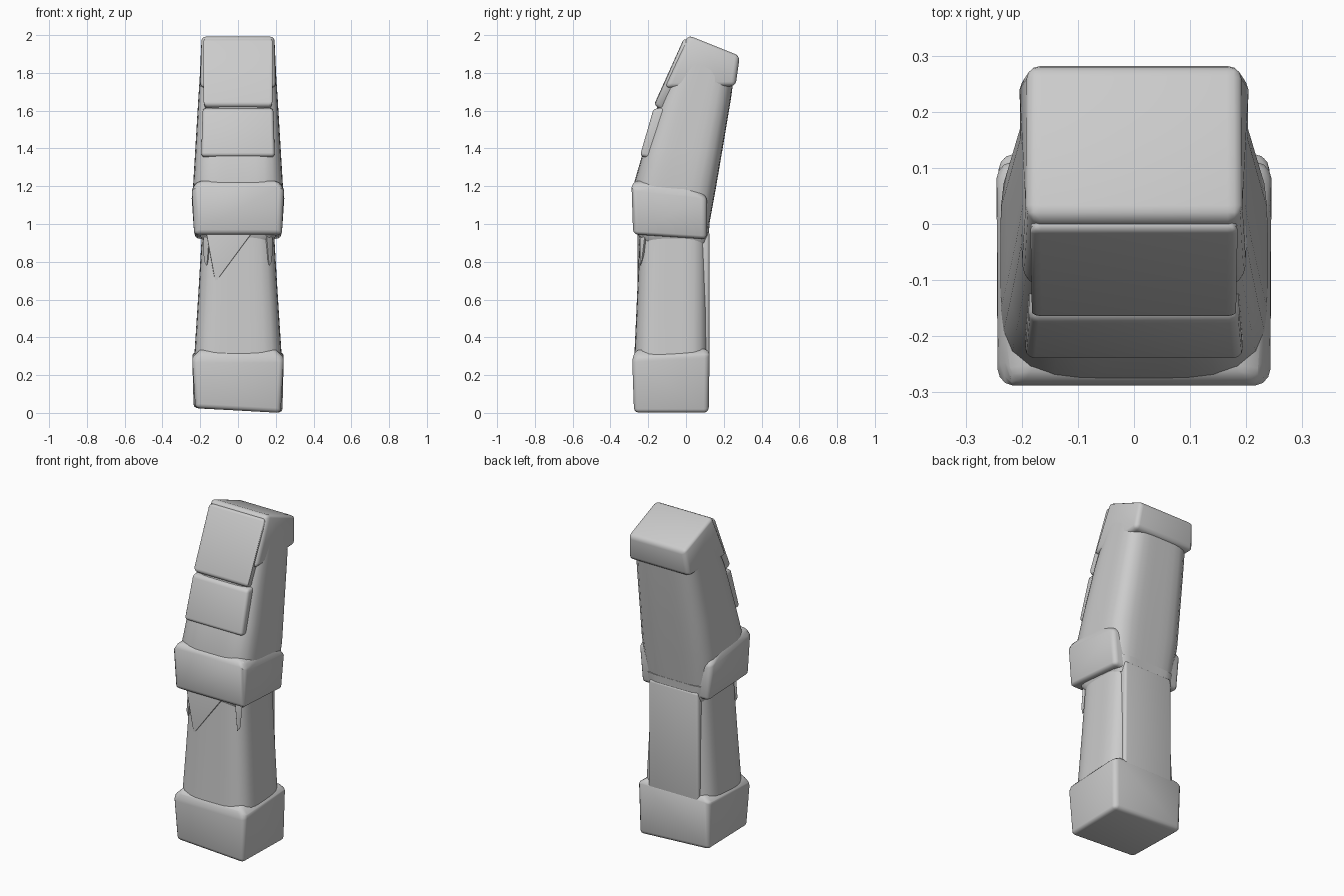
import bpy, bmesh, math
from mathutils import Vector

if "Cube" in bpy.data.objects:
    bpy.data.objects.remove(bpy.data.objects["Cube"])


def finish(name, bm, bevel=0.0, angle=35):
    bmesh.ops.recalc_face_normals(bm, faces=bm.faces[:])
    me = bpy.data.meshes.new(name)
    bm.to_mesh(me)
    bm.free()
    ob = bpy.data.objects.new(name, me)
    bpy.context.collection.objects.link(ob)
    bpy.ops.object.select_all(action='DESELECT')
    ob.select_set(True)
    bpy.context.view_layer.objects.active = ob
    if bevel:
        m = ob.modifiers.new("worn_edges", 'BEVEL')
        m.width = bevel
        m.segments = 3
        m.limit_method = 'ANGLE'
        m.angle_limit = math.radians(25)
        bpy.ops.object.modifier_apply(modifier=m.name)
    bpy.ops.object.shade_smooth_by_angle(angle=math.radians(angle))
    return ob


def hull(name, points, bevel):
    """Chipped stone: convex hull of a few points with softened edges."""
    bm = bmesh.new()
    for p in points:
        bm.verts.new(Vector(p))
    res = bmesh.ops.convex_hull(bm, input=bm.verts[:])
    loose = [v for v in bm.verts if not v.link_faces]
    bmesh.ops.delete(bm, geom=loose, context='VERTS')
    bmesh.ops.dissolve_limit(bm, angle_limit=math.radians(2),
                             verts=bm.verts[:], edges=bm.edges[:])
    return finish(name, bm, bevel)


def sym(profile):
    """Mirror (half width, y, z) points across x."""
    return [(s * x, y, z) for x, y, z in profile for s in (-1, 1)]


def shaft(name, sections, power=4.5, n=40):
    """Rounded-square loft; sections are (z, y front, y back, half width)."""
    bm = bmesh.new()
    rings = []
    for z, y0, y1, hx in sections:
        ring = []
        for i in range(n):
            a = 2 * math.pi * (i + 0.5) / n
            c, s = math.cos(a), math.sin(a)
            r = (abs(c) ** power + abs(s) ** power) ** (-1 / power)
            ring.append(bm.verts.new((hx * r * c, (y0 + y1) / 2 + (y1 - y0) / 2 * r * s, z)))
        rings.append(ring)
    for a, b in zip(rings, rings[1:]):
        for i in range(n):
            j = (i + 1) % n
            bm.faces.new((a[i], a[j], b[j], b[i]))
    bm.faces.new(rings[0])
    bm.faces.new(rings[-1])
    return finish(name, bm, angle=50)


# Foot block, its underside slightly tilted
foot = []
for s in (-1, 1):
    low = 0.025 if s < 0 else 0.0
    foot += [(s * 0.225, -0.275, low), (s * 0.235, 0.12, low),
             (s * 0.242, -0.285, 0.29), (s * 0.242, 0.125, 0.31),
             (s * 0.20, -0.265, 0.335), (s * 0.20, 0.115, 0.34)]
hull("foot_block", foot, 0.03)

# Lower shaft with flat back panel and front chips
shaft("lower_shaft", [(0.2, -0.278, 0.12, 0.238), (0.6, -0.26, 0.118, 0.212),
                      (1.0, -0.243, 0.115, 0.188)])
hull("back_panel", sym([(0.17, 0.0, 0.26), (0.17, 0.124, 0.26),
                        (0.165, 0.0, 0.96), (0.165, 0.124, 0.96)]), 0.015)
hull("front_chip", [(-0.17, -0.258, 0.96), (0.08, -0.258, 0.96), (-0.12, -0.256, 0.69),
                    (-0.17, -0.2, 0.96), (0.08, -0.2, 0.96)], 0.004)
for side in (-1, 1):
    hull("corner_chip", [(side * x, y, z) for x, y, z in (
        (0.15, -0.245, 0.96), (0.185, -0.215, 0.96), (0.182, -0.235, 0.80),
        (0.165, -0.243, 0.77), (0.12, -0.18, 0.96))], 0.004)

# Middle collar block, sloping down towards the back
hull("collar_block", sym([(0.232, -0.28, 0.945), (0.225, 0.11, 0.92),
                          (0.244, -0.288, 1.195), (0.246, 0.11, 1.15),
                          (0.20, -0.275, 1.23), (0.22, -0.05, 1.23)]), 0.03)
shaft("collar_lip", [(0.9, -0.23, 0.118, 0.18), (0.945, -0.255, 0.12, 0.205),
                     (1.0, -0.26, 0.125, 0.21)], power=7)

# Upper shaft leaning back
shaft("upper_shaft", [(0.99, -0.26, 0.122, 0.225), (1.2, -0.28, 0.16, 0.238),
                      (1.4, -0.222, 0.194, 0.226), (1.65, -0.142, 0.236, 0.211),
                      (1.88, -0.042, 0.268, 0.196)])

# Slanted cap stone and facing plates
hull("cap_stone", sym([(0.192, 0.01, 2.0), (0.19, 0.285, 1.89),
                       (0.205, 0.262, 1.73), (0.2, -0.115, 1.72)]), 0.025)
hull("upper_plate", sym([(0.185, -0.01, 1.985), (0.182, -0.17, 1.63),
                         (0.175, -0.12, 1.6), (0.18, 0.05, 1.95)]), 0.018)
hull("lower_plate", sym([(0.188, -0.172, 1.61), (0.195, -0.244, 1.36),
                         (0.19, -0.1, 1.33), (0.185, -0.08, 1.62)]), 0.018)
